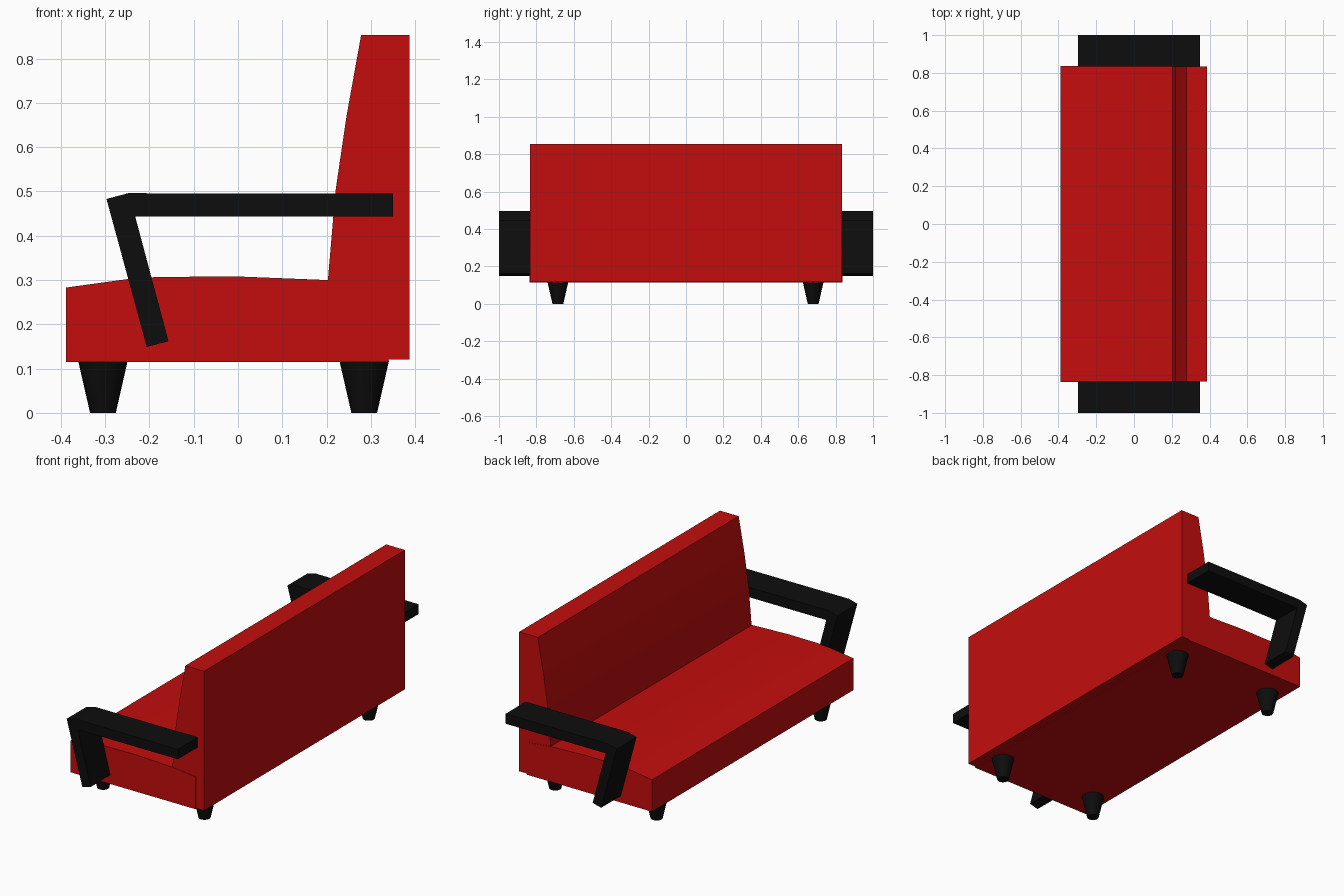
import bpy
import bmesh

cube = bpy.data.objects.get("Cube")
if cube:
    bpy.data.objects.remove(cube, do_unlink=True)


def material(name, colour):
    mat = bpy.data.materials.new(name)
    mat.use_nodes = True
    mat.diffuse_color = colour
    mat.node_tree.nodes["Principled BSDF"].inputs["Base Color"].default_value = colour
    return mat


red = material("red upholstery", (0.55, 0.004, 0.004, 1))
black = material("black", (0.004, 0.004, 0.004, 1))


def extrude_profile(name, points, y0, y1, mat):
    """Extrude an x-z outline along y."""
    bm = bmesh.new()
    face = bm.faces.new([bm.verts.new((x, y0, z)) for x, z in points])
    result = bmesh.ops.extrude_face_region(bm, geom=[face])
    verts = [v for v in result["geom"] if isinstance(v, bmesh.types.BMVert)]
    bmesh.ops.translate(bm, verts=verts, vec=(0, y1 - y0, 0))
    bmesh.ops.recalc_face_normals(bm, faces=bm.faces)
    mesh = bpy.data.meshes.new(name)
    bm.to_mesh(mesh)
    bm.free()
    mesh.materials.append(mat)
    obj = bpy.data.objects.new(name, mesh)
    bpy.context.collection.objects.link(obj)
    return obj


# Seat cushion with a gently crowned top
seat = [(-0.388, 0.115), (-0.388, 0.283), (-0.25, 0.302), (-0.18, 0.307),
        (0, 0.308), (0.2, 0.3), (0.34, 0.285), (0.34, 0.115)]
extrude_profile("seat", seat, -0.837, 0.837, red)

# Backrest tapering towards the top
back = [(0.19, 0.12), (0.203, 0.3), (0.22, 0.5), (0.245, 0.67),
        (0.278, 0.853), (0.387, 0.853), (0.387, 0.12)]
extrude_profile("backrest", back, -0.835, 0.835, red)

# Bent armrests on both ends
arm = [(-0.297, 0.483), (-0.248, 0.496), (0.35, 0.495), (0.35, 0.443),
       (-0.232, 0.443), (-0.157, 0.162), (-0.206, 0.149)]
for side, label in ((-1, "near"), (1, "far")):
    extrude_profile(label + "_armrest", arm, side * 0.835, side, black)

# Tapered round feet
for x in (-0.305, 0.285):
    for y in (-0.685, 0.68):
        bpy.ops.mesh.primitive_cone_add(vertices=24, radius1=0.029, radius2=0.056,
                                        depth=0.118, location=(x, y, 0.059))
        foot = bpy.context.object
        foot.name = "foot"
        foot.data.materials.append(black)
        bpy.ops.object.shade_smooth_by_angle()
